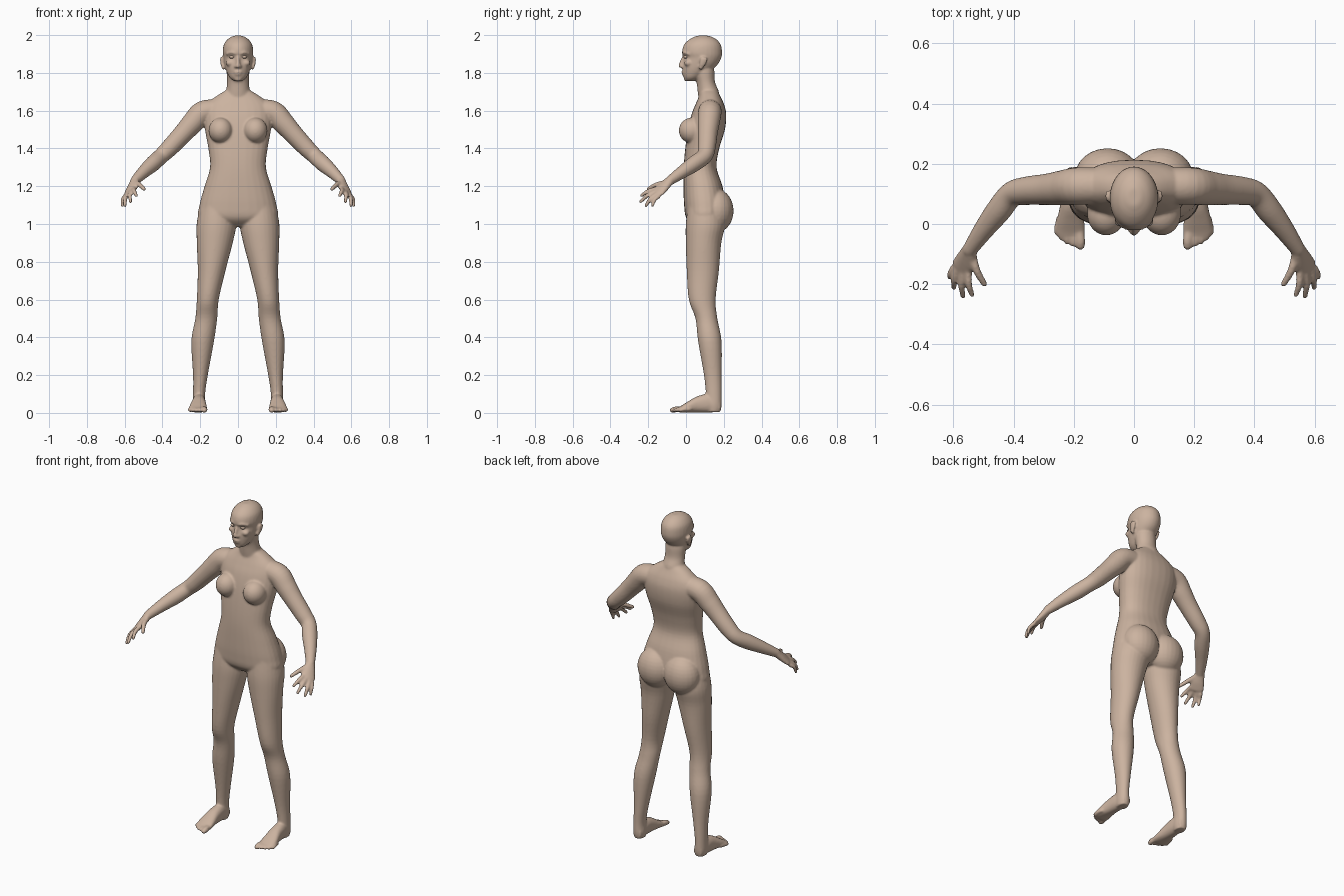
import bpy, bmesh
from math import sin, cos, pi
from mathutils import Vector, Matrix

bm = bmesh.new()


def spline(pts, n=5):
    """Catmull-Rom through points of any dimension."""
    out = []
    for i in range(len(pts) - 1):
        p0, p1, p2, p3 = (pts[max(i - 1, 0)], pts[i], pts[i + 1], pts[min(i + 2, len(pts) - 1)])
        for k in range(n):
            t = k / n
            out.append([0.5 * (2 * b + (c - a) * t + (2 * a - 5 * b + 4 * c - d) * t * t
                               + (3 * b - a - 3 * c + d) * t ** 3)
                        for a, b, c, d in zip(p0, p1, p2, p3)])
    return out + [list(pts[-1])]


def loft(pts, axis=None, side=(1, 0, 0), power=2.0, mirror=False, seg=28):
    """Closed tube through (x, y, z, a, b) rings; rounded ends when it follows its path."""
    rows = spline(pts)
    pos = [Vector(r[:3]) for r in rows]
    frames = []
    for i, r in enumerate(rows):
        t = Vector(axis) if axis else (pos[min(i + 1, len(pos) - 1)] - pos[max(i - 1, 0)]).normalized()
        frames.append((pos[i], t, r[3], r[4]))
    if not axis:
        def cap(f, s):
            p, t, a, b = f
            return [(p + t * s * min(a, b) * sin(q), t, a * cos(q), b * cos(q)) for q in (0.5, 1.0, 1.4)]
        frames = cap(frames[0], -1)[::-1] + frames + cap(frames[-1], 1)
    for m in ((1, -1) if mirror else (1,)):
        rings = []
        for p, t, a, b in frames:
            u = Vector(side)
            u = (u - t * u.dot(t)).normalized()
            v = t.cross(u)
            ring = []
            for k in range(seg):
                c, s = cos(2 * pi * k / seg), sin(2 * pi * k / seg)
                c = abs(c) ** (2 / power) * (1 if c > 0 else -1)
                s = abs(s) ** (2 / power) * (1 if s > 0 else -1)
                q = p + u * a * c + v * b * s
                ring.append(bm.verts.new((q.x * m, q.y, q.z)))
            rings.append(ring)
        for r0, r1 in zip(rings, rings[1:]):
            for k in range(seg):
                j = (k + 1) % seg
                bm.faces.new((r0[k], r0[j], r1[j], r1[k]))
        bm.faces.new(rings[0])
        bm.faces.new(rings[-1])


def blob(c, r, mirror=True, target=None):
    """Ellipsoid, mirrored across x."""
    for m in ((1, -1) if mirror else (1,)):
        mat = Matrix.Translation((c[0] * m, c[1], c[2])) @ Matrix.Diagonal((*r, 1))
        bmesh.ops.create_uvsphere(target or bm, u_segments=24, v_segments=16, radius=1, matrix=mat)


UP = (0, 0, 1)

# torso
loft([(0, .10, .985, .10, .05), (0, .10, 1.03, .205, .098), (0, .10, 1.10, .204, .110),
      (0, .09, 1.20, .177, .103), (0, .075, 1.30, .148, .087), (0, .086, 1.40, .157, .090),
      (0, .108, 1.50, .175, .098), (0, .121, 1.58, .180, .092), (0, .126, 1.635, .165, .075),
      (0, .125, 1.68, .11, .055), (0, .12, 1.71, .06, .045)], axis=UP, power=2.3)
blob((.088, .160, 1.07), (.108, .092, .115))   # buttocks
blob((.092, .032, 1.495), (.064, .070, .068))  # breasts

# neck
loft([(0, .125, 1.64, .08, .055), (0, .118, 1.70, .064, .056), (0, .105, 1.75, .058, .049),
      (0, .095, 1.81, .060, .055), (0, .09, 1.86, .05, .05)], axis=UP)

# head
loft([(0, .024, 1.757, .022, .022), (0, .034, 1.775, .044, .046), (0, .056, 1.81, .062, .074),
      (0, .075, 1.845, .072, .093), (0, .088, 1.88, .078, .099), (0, .085, 1.91, .081, .106),
      (0, .087, 1.95, .075, .097), (0, .09, 1.98, .053, .068), (0, .09, 1.997, .022, .03)], axis=UP)
loft([(0, -.012, 1.885, .008, .008), (0, -.024, 1.855, .010, .010), (0, -.030, 1.836, .013, .010)])  # nose
blob((.012, -.020, 1.834), (.009, .010, .008))  # nostrils
blob((0, -.013, 1.805), (.022, .012, .006), False)  # upper lip
blob((0, -.011, 1.793), (.019, .012, .006), False)  # lower lip
blob((0, .002, 1.767), (.020, .014, .012), False)  # chin
blob((.042, .012, 1.852), (.024, .022, .018))  # cheeks
loft([(.012, -.015, 1.902, .008, .007), (.035, -.008, 1.908, .008, .007),
      (.058, .014, 1.900, .008, .007)], mirror=True, side=(0, 1, 0))  # brows
loft([(.078, .078, 1.825, .010, .008), (.085, .088, 1.85, .017, .008),
      (.087, .096, 1.876, .020, .008)], side=(0, 1, 0), mirror=True)  # ears

# arms
loft([(.10, .127, 1.60, .060, .060), (.185, .126, 1.590, .062, .062), (.24, .12, 1.535, .058, .058),
      (.29, .115, 1.48, .052, .052), (.36, .11, 1.405, .047, .047), (.407, .098, 1.36, .042, .042),
      (.45, .045, 1.32, .042, .042), (.50, -.02, 1.275, .034, .034),
      (.545, -.085, 1.23, .025, .025)], side=(0, 1, 0), mirror=True)

# hands: palm, then fingers as (knuckle, tip, radius)
ACROSS = Vector((-.78, -.2, .59))
loft([(.545, -.085, 1.23, .026, .022), (.558, -.12, 1.197, .037, .020),
      (.574, -.148, 1.168, .040, .015)], side=ACROSS, mirror=True)
for root, tip, r in [((.550, -.155, 1.186), (.538, -.236, 1.150), .0115),
                     ((.568, -.158, 1.172), (.568, -.240, 1.118), .0115),
                     ((.586, -.154, 1.158), (.598, -.212, 1.097), .0115),
                     ((.600, -.145, 1.146), (.612, -.178, 1.096), .0105),
                     ((.538, -.100, 1.220), (.497, -.200, 1.185), .0130)]:
    mid = (Vector(root) + Vector(tip)) / 2 + Vector((.005, -.005, .006))
    loft([(*root, r * 1.1, r * 1.1), (*mid, r, r), (*tip, r * .8, r * .8)],
         side=ACROSS, mirror=True, seg=14)

# legs
loft([(.11, .10, 1.10, .09, .09), (.114, .103, 1.0, .105, .104), (.123, .093, .90, .095, .094),
      (.140, .089, .75, .073, .085), (.160, .086, .60, .058, .071), (.168, .108, .50, .058, .058),
      (.187, .126, .38, .060, .062), (.199, .142, .20, .039, .047), (.206, .147, .10, .032, .042),
      (.205, .146, .04, .034, .043), (.205, .146, .004, .028, .036)], axis=UP, mirror=True)

# feet: arch, then toes fanned across the front
loft([(.204, .18, .035, .026, .030), (.206, .12, .050, .034, .048), (.208, .06, .045, .038, .043),
      (.211, .01, .031, .046, .029), (.211, -.025, .020, .049, .018), (.211, -.04, .017, .044, .013)],
     axis=(0, -1, 0), power=2.3, mirror=True)
for x, y, r in [(.178, -.072, .016), (.203, -.066, .011), (.223, -.058, .011),
                (.240, -.046, .011), (.254, -.030, .011)]:
    loft([(x + (.21 - x) * .15, y + .05, .02, r, r), (x, y + .02, .019, r, r), (x, y, .014, r, r * .9)],
         mirror=True, seg=14)


def finish(name, mesh_bm, color):
    bmesh.ops.recalc_face_normals(mesh_bm, faces=mesh_bm.faces)
    me = bpy.data.meshes.new(name)
    for f in mesh_bm.faces:
        f.smooth = True
    mesh_bm.to_mesh(me)
    mesh_bm.free()
    ob = bpy.data.objects.new(name, me)
    bpy.context.collection.objects.link(ob)
    mat = bpy.data.materials.new(name + "_color")
    mat.diffuse_color = color
    me.materials.append(mat)
    return ob


# fuse all parts into one smooth skin
body = finish("body", bm, (.60, .45, .35, 1))
fuse = body.modifiers.new("fuse", 'REMESH')
fuse.mode = 'VOXEL'
fuse.voxel_size = .006
fuse.use_smooth_shade = True
soft = body.modifiers.new("soften", 'SMOOTH')
soft.factor = .5
soft.iterations = 5

# eyes
eye_bm = bmesh.new()
blob((.033, -.001, 1.884), (.014, .012, .008), target=eye_bm)
finish("eyes", eye_bm, (.60, .45, .35, 1))
